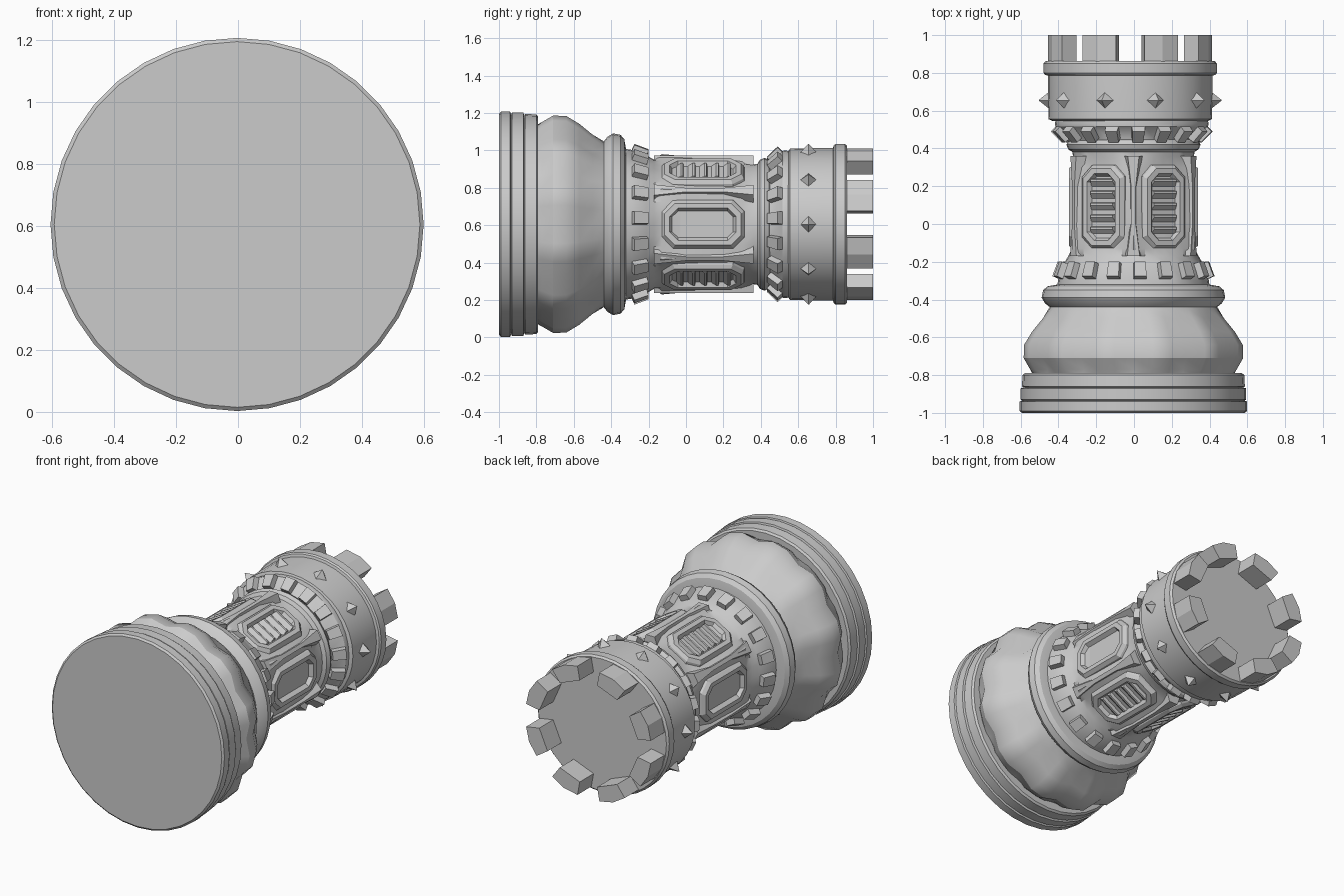
import bpy, bmesh
from math import sin, cos, pi, radians
from mathutils import Vector

if "Cube" in bpy.data.objects:
    bpy.data.objects.remove(bpy.data.objects["Cube"])

SEGS, AXIS_Z = 36, 0.605
HEAD = (1.07, -0.02)      # width stretch and sideways shift of the head
PLAIN = (1.0, -0.003)

stone = bpy.data.materials.new("grey_stone")
stone.use_nodes = True
GREY = (0.6, 0.6, 0.6, 1)
stone.diffuse_color = GREY
stone.node_tree.nodes["Principled BSDF"].inputs["Base Color"].default_value = GREY


def finish(name, bm, fit, smooth=28):
    sx, cx = fit
    for v in bm.verts:
        v.co.x = v.co.x * sx + cx
    bmesh.ops.recalc_face_normals(bm, faces=bm.faces)
    mesh = bpy.data.meshes.new(name)
    bm.to_mesh(mesh)
    bm.free()
    mesh.materials.append(stone)
    ob = bpy.data.objects.new(name, mesh)
    bpy.context.collection.objects.link(ob)
    if smooth:
        bpy.ops.object.select_all(action='DESELECT')
        ob.select_set(True)
        bpy.context.view_layer.objects.active = ob
        bpy.ops.object.shade_smooth_by_angle(angle=radians(smooth))
    return ob


def loft(bm, loops):
    """Join closed loops of points into a capped skin; returns faces by row."""
    rings = [[bm.verts.new(p) for p in loop] for loop in loops]
    rows = []
    for a, b in zip(rings, rings[1:]):
        n = len(a)
        rows.append([bm.faces.new((a[i], a[(i + 1) % n], b[(i + 1) % n], b[i]))
                     for i in range(n)])
    bm.faces.new(rings[0])
    bm.faces.new(rings[-1])
    return rows


def polar(angle, r, y):
    return Vector((r * cos(angle), y, AXIS_Z + r * sin(angle)))


def lathe(name, profile, fit=PLAIN, hexed=(), lobed=(), pierced=()):
    """Turn (y, radius) rows; chosen rows become six-sided, lobed or pierced."""
    loops = []
    for row, (y, r) in enumerate(profile):
        loop = []
        for i in range(SEGS):
            a = 2 * pi * i / SEGS
            rr = r
            if row in hexed:
                rr = r / cos((a + pi / 6) % (pi / 3) - pi / 6)
            if row in lobed and i % 3 == 0:
                rr = r * 0.945
            loop.append(polar(a, rr, y))
        loops.append(loop)
    bm = bmesh.new()
    rows = loft(bm, loops)
    for row in pierced:
        bmesh.ops.inset_individual(bm, faces=rows[row][::2], thickness=0.009)
        bmesh.ops.inset_individual(bm, faces=rows[row][::2], thickness=0.003,
                                   depth=-0.035)
    return finish(name, bm, fit)


def plate(bm, angle, layers):
    """Stack outlines of (across, y) points at given distances from the axis."""
    out = Vector((cos(angle), 0, sin(angle)))
    side = Vector((-sin(angle), 0, cos(angle)))
    mid = Vector((0, 0, AXIS_Z))
    loft(bm, [[mid + out * h + side * u + Vector((0, y, 0)) for u, y in pts]
              for h, pts in layers])


def octagon(w, l, c, y0=0.09):
    return [(w, y0 - l + c), (w, y0 + l - c), (w - c, y0 + l), (c - w, y0 + l),
            (-w, y0 + l - c), (-w, y0 - l + c), (c - w, y0 - l), (w - c, y0 - l)]


def rect(w, y0, y1):
    return [(-w, y0), (w, y0), (w, y1), (-w, y1)]


# Stepped foot
lathe("foot", [(-1, 0.59), (-0.99, 0.602), (-0.94, 0.602), (-0.935, 0.588),
               (-0.93, 0.597), (-0.87, 0.597), (-0.865, 0.58), (-0.86, 0.59),
               (-0.8, 0.587), (-0.79, 0.575)])

# Swollen lobed base
lathe("lobed_base", [(-0.8, 0.53), (-0.77, 0.555), (-0.71, 0.59), (-0.64, 0.588),
                     (-0.57, 0.545), (-0.5, 0.487), (-0.45, 0.45), (-0.42, 0.43)],
      lobed=(1, 2, 3, 4, 5))

# Thick ring above the base
lathe("base_ring", [(-0.45, 0.43), (-0.42, 0.468), (-0.39, 0.486), (-0.35, 0.478),
                    (-0.33, 0.455), (-0.32, 0.40)])

# Shaft: pierced cone blending into a six-sided waist
lathe("shaft", [(-0.34, 0.405), (-0.29, 0.398), (-0.21, 0.368), (-0.17, 0.345),
                (-0.13, 0.325), (0.02, 0.313), (0.3, 0.308), (0.36, 0.32),
                (0.42, 0.33)],
      hexed=(4, 5, 6), pierced=(1,))

# Six framed panels, with slats in the four sloping ones
frames, slats, ribs = bmesh.new(), bmesh.new(), bmesh.new()
for k in range(6):
    a = k * pi / 3
    plate(frames, a, [(0.295, octagon(0.132, 0.225, 0.06)),
                      (0.322, octagon(0.128, 0.22, 0.06)),
                      (0.342, octagon(0.112, 0.205, 0.055)),
                      (0.342, octagon(0.086, 0.178, 0.045)),
                      (0.317, octagon(0.07, 0.162, 0.03))])
    if k % 3:
        for i in range(5):
            y = 0.09 + (i - 2) * 0.063
            plate(slats, a, [(0.31, rect(0.075, y - 0.025, y + 0.025)),
                             (0.338, rect(0.068, y + 0.008, y + 0.02))])
    # Ridge between neighbouring panels, narrow in the middle
    outline = [(-0.055, -0.17), (0.055, -0.17), (0.02, 0.0), (0.02, 0.2),
               (0.05, 0.36), (-0.05, 0.36), (-0.02, 0.2), (-0.02, 0.0)]
    plate(ribs, a + pi / 6, [(0.31, outline),
                             (0.368, [(u * 0.6, y) for u, y in outline])])
finish("panel_frames", frames, PLAIN, 20)
finish("panel_slats", slats, PLAIN, 0)
finish("corner_ribs", ribs, PLAIN, 20)

# Neck ring and pierced flare under the head
lathe("neck_ring", [(0.38, 0.32), (0.395, 0.345), (0.42, 0.355), (0.44, 0.345),
                    (0.455, 0.32)])
lathe("flare", [(0.43, 0.325), (0.455, 0.335), (0.515, 0.392), (0.53, 0.395),
                (0.56, 0.39)], (1.03, -0.012), pierced=(1,))

# Head drum with its rim
lathe("head", [(0.545, 0.385), (0.555, 0.404), (0.67, 0.407), (0.785, 0.407),
               (0.79, 0.422), (0.8, 0.429), (0.85, 0.429), (0.862, 0.418)], HEAD)

# Ten studs around the drum
studs = bmesh.new()
for k in range(10):
    s, y = 0.05, 0.655
    diamond = [(0, y - s), (s, y), (0, y + s), (-s, y)]
    plate(studs, k * pi / 5, [(0.395, diamond),
                              (0.452, [(u * 0.04, y + (v - y) * 0.04)
                                       for u, v in diamond])])
finish("studs", studs, HEAD, 0)

# Eight battlements
battlements = bmesh.new()
for k in range(8):
    mid, half = (k + 0.5) * pi / 4, radians(12.5)
    loft(battlements,
         [[polar(mid + t * half, r, y)
           for r, t in ((0.412, -1), (0.419, 0), (0.412, 1), (0.325, 1), (0.325, -1))]
          for y in (0.85, 1.0)])
finish("battlements", battlements, HEAD, 0)
